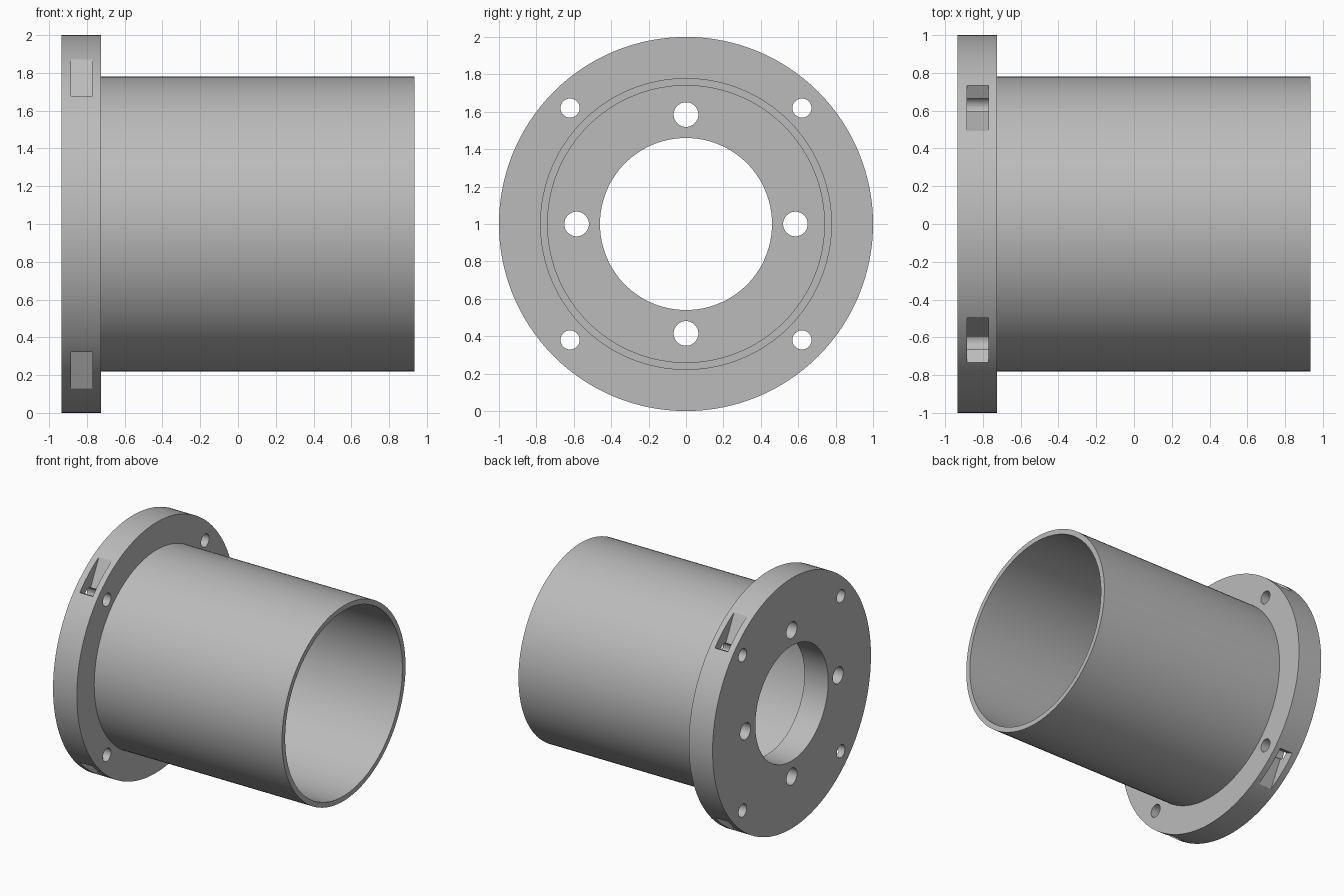
import bpy, bmesh, math
from mathutils import Matrix, Vector

cube = bpy.data.objects.get("Cube")
if cube:
    bpy.data.objects.remove(cube, do_unlink=True)

BACK, SHOULDER, MOUTH = -0.935, -0.725, 0.935
AXIS_Z = 1.0
SEGMENTS = 128

grey = bpy.data.materials.new("plain grey")
grey.use_nodes = True
colour = (0.5, 0.5, 0.5, 1)
grey.diffuse_color = colour
grey.node_tree.nodes["Principled BSDF"].inputs["Base Color"].default_value = colour


def make_object(name, bm):
    bmesh.ops.recalc_face_normals(bm, faces=bm.faces)
    mesh = bpy.data.meshes.new(name)
    bm.to_mesh(mesh)
    bm.free()
    mesh.materials.append(grey)
    obj = bpy.data.objects.new(name, mesh)
    obj.location.z = AXIS_Z
    bpy.context.collection.objects.link(obj)
    return obj


def lathe(name, profile, closed):
    """Spin an (x, radius) profile about the x axis."""
    bm = bmesh.new()
    verts = [bm.verts.new((x, 0, r)) for x, r in profile]
    edges = [bm.edges.new(pair) for pair in zip(verts, verts[1:])]
    if closed:
        edges.append(bm.edges.new((verts[-1], verts[0])))
    bmesh.ops.spin(bm, geom=verts + edges, cent=(0, 0, 0), axis=(1, 0, 0),
                   angle=math.tau, steps=SEGMENTS, use_duplicate=False)
    bmesh.ops.remove_doubles(bm, verts=bm.verts, dist=0.0001)
    return make_object(name, bm)


def hole_cutter(y, z, radius):
    bm = bmesh.new()
    place = Matrix.Translation(((BACK + SHOULDER) / 2, y, z)) @ Matrix.Rotation(math.pi / 2, 4, "Y")
    bmesh.ops.create_cone(bm, cap_ends=True, segments=48, radius1=radius,
                          radius2=radius, depth=0.5, matrix=place)
    return make_object("hole_cutter", bm)


def slot_cutter(side_y, side_z):
    """Tilted box whose inner corner sits on the bolt hole's centre."""
    bm = bmesh.new()
    tilt = math.radians(27)
    out = Vector((math.cos(tilt), math.sin(tilt)))
    along = Vector((-out.y, out.x))
    corner = Vector((0.62, 0.62))
    outline = [corner, corner + out * 0.5,
               corner + out * 0.5 + along * 0.4, corner + along * 0.4]
    face = bm.faces.new([bm.verts.new((-0.885, p.x * side_y, p.y * side_z)) for p in outline])
    grown = bmesh.ops.extrude_face_region(bm, geom=[face])["geom"]
    bmesh.ops.translate(bm, vec=(0.115, 0, 0),
                        verts=[v for v in grown if isinstance(v, bmesh.types.BMVert)])
    return make_object("slot_cutter", bm)


# Flange ring and open sleeve
flange = lathe("flange", [(BACK, 0.46), (BACK, 1), (SHOULDER, 1), (SHOULDER, 0.46)], True)
sleeve = lathe("sleeve", [(SHOULDER, 0.78), (MOUTH, 0.78), (MOUTH, 0.74), (SHOULDER, 0.74)], False)

# Inner holes, outer bolt holes and rim slots
cutters = [hole_cutter(y, z, 0.066) for y, z in ((0.585, 0), (-0.585, 0), (0, 0.585), (0, -0.585))]
for sy in (1, -1):
    for sz in (1, -1):
        cutters += [hole_cutter(sy * 0.62, sz * 0.62, 0.051), slot_cutter(sy, sz)]

for cutter in cutters:
    cutter.hide_render = True
    mod = flange.modifiers.new("cut", "BOOLEAN")
    mod.operation = "DIFFERENCE"
    mod.solver = "EXACT"
    mod.object = cutter

bpy.context.view_layer.update()
result = bpy.data.meshes.new_from_object(flange.evaluated_get(bpy.context.evaluated_depsgraph_get()))
flange.modifiers.clear()
flange.data = result
for cutter in cutters:
    bpy.data.objects.remove(cutter, do_unlink=True)

# Smooth round walls, crisp rims
for obj in (flange, sleeve):
    bpy.ops.object.select_all(action="DESELECT")
    obj.select_set(True)
    bpy.context.view_layer.objects.active = obj
    bpy.ops.object.shade_smooth_by_angle(angle=math.radians(30))
